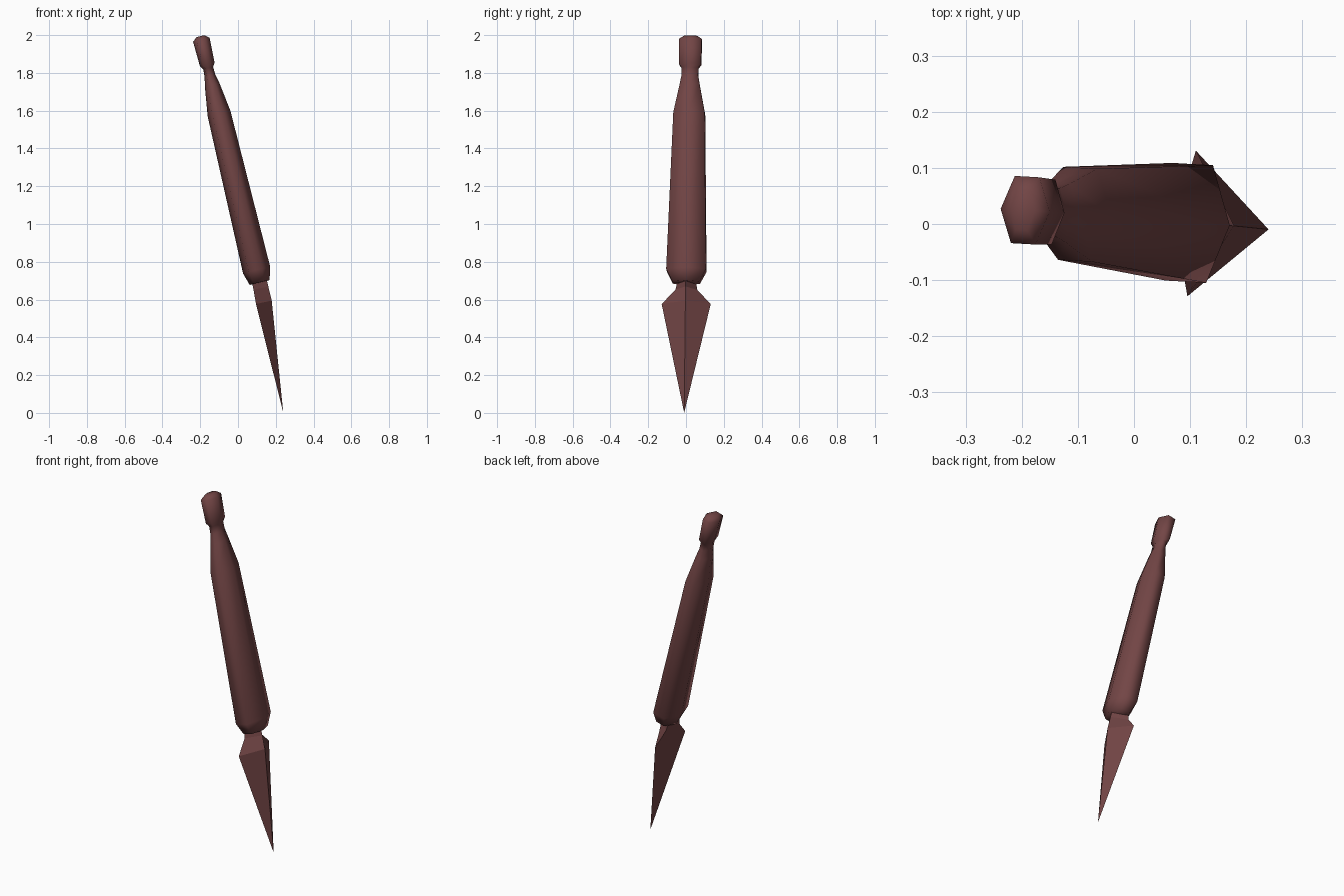
import bpy, bmesh, math
from mathutils import Vector

if "Cube" in bpy.data.objects:
    bpy.data.objects.remove(bpy.data.objects["Cube"])

# Tilted frame: a point on the centre line, plus width and thickness directions
SLOPE = Vector((-0.24, 0.0185, 1.0))
AXIS = SLOPE.normalized()
WIDE = Vector((0.057, 1.0, 0.0))
WIDE = (WIDE - AXIS * WIDE.dot(AXIS)).normalized()
THICK = WIDE.cross(AXIS).normalized()
BASE = Vector((0.28, -0.012, 0.0))


def place(h, t, w):
    return BASE + SLOPE * h + THICK * t + WIDE * w


def loft(name, rings, mat, smooth):
    """Skin a list of rings; a one-point ring closes to a tip."""
    bm = bmesh.new()
    loops = [[bm.verts.new(place(*p)) for p in r] for r in rings]
    for a, b in zip(loops, loops[1:]):
        n = max(len(a), len(b))
        for i in range(n):
            j = (i + 1) % n
            if len(a) == 1:
                bm.faces.new((a[0], b[j], b[i]))
            else:
                bm.faces.new((a[i], a[j], b[j], b[i]))
    for end in (loops[0], loops[-1]):
        if len(end) > 2:
            bm.faces.new(end)
    bmesh.ops.recalc_face_normals(bm, faces=bm.faces[:])
    me = bpy.data.meshes.new(name)
    bm.to_mesh(me)
    bm.free()
    me.materials.append(mat)
    ob = bpy.data.objects.new(name, me)
    bpy.context.collection.objects.link(ob)
    if smooth:
        bpy.ops.object.select_all(action='DESELECT')
        ob.select_set(True)
        bpy.context.view_layer.objects.active = ob
        bpy.ops.object.shade_smooth_by_angle(angle=math.radians(80))
    return ob


def hexagon(h, t, w):
    k = math.sin(math.pi / 3)
    return [(h, t * math.cos(i * math.pi / 3), w * math.sin(i * math.pi / 3) / k)
            for i in range(6)]


def triangle(h, back, ridge, w):
    return [(h, back, -w), (h, ridge, 0), (h, back, w)]


mat = bpy.data.materials.new("dark_red_brown")
mat.diffuse_color = (0.17, 0.06, 0.06, 1)
mat.use_nodes = True
mat.node_tree.nodes["Principled BSDF"].inputs["Base Color"].default_value = mat.diffuse_color

# Handle with waisted neck and pommel: height, half thickness, half width
profile = [
    (0.69, 0.054, 0.072), (0.755, 0.074, 0.105), (1.585, 0.062, 0.083),
    (1.735, 0.040, 0.053), (1.785, 0.029, 0.044), (1.825, 0.027, 0.044),
    (1.845, 0.040, 0.058), (1.975, 0.045, 0.060), (1.994, 0.022, 0.035),
]
loft("handle", [hexagon(*p) for p in profile], mat, True)

# Blade: flat back, raised front ridge, swept shoulders and a point
loft("blade", [
    [(0.01, -0.039, 0)],
    triangle(0.585, -0.038, 0.040, 0.13),
    triangle(0.66, -0.037, 0.040, 0.058),
    triangle(0.71, -0.036, 0.040, 0.048),
], mat, False)
